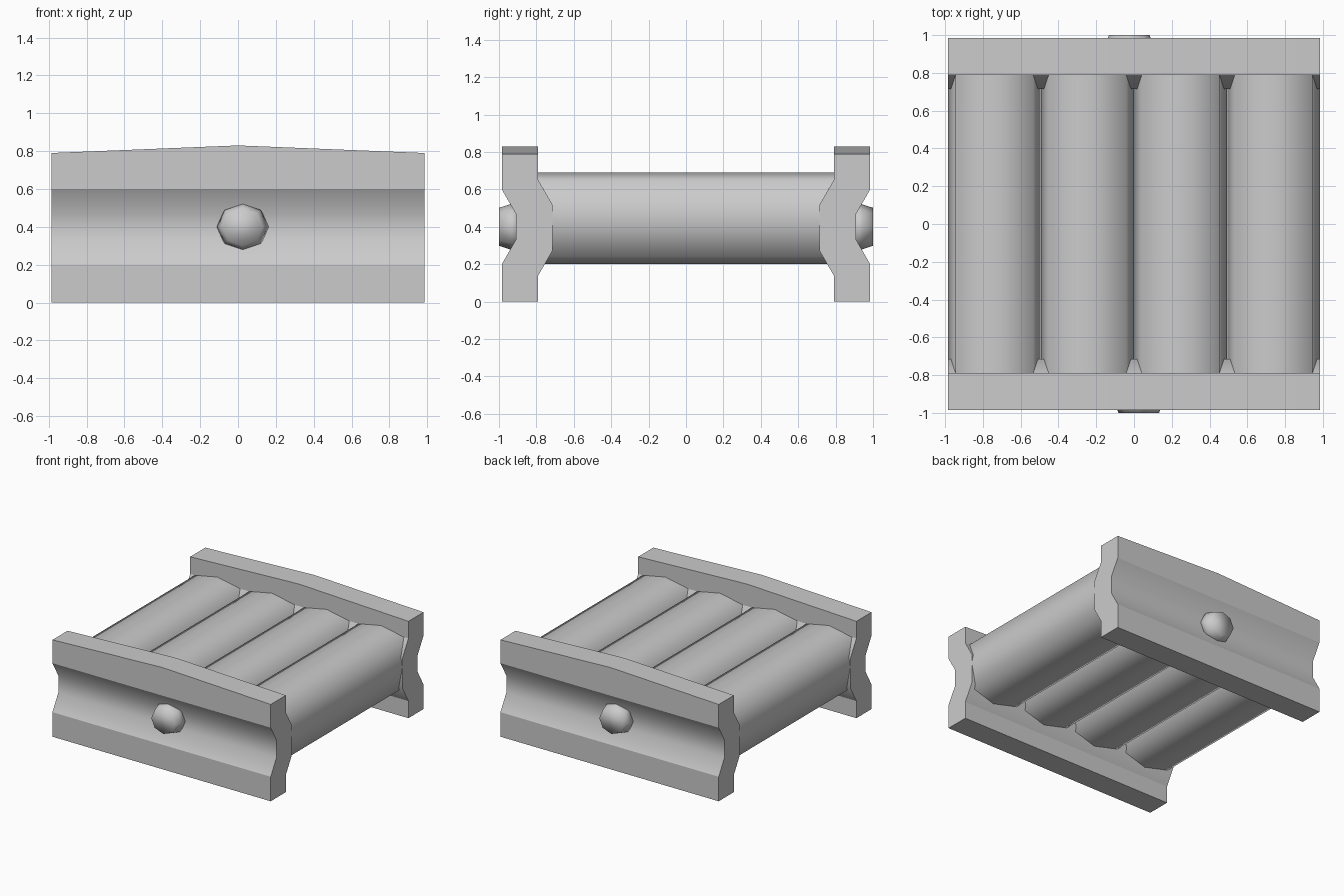
import bpy, bmesh, math

if "Cube" in bpy.data.objects:
    bpy.data.objects.remove(bpy.data.objects["Cube"])


def loft(name, rings, crease=None):
    """Skin a list of equal-length point rings and cap both ends."""
    bm = bmesh.new()
    loops = [[bm.verts.new(p) for p in ring] for ring in rings]
    n = len(loops[0])
    for a, b in zip(loops, loops[1:]):
        for i in range(n):
            j = (i + 1) % n
            bm.faces.new((a[i], a[j], b[j], b[i]))
    bm.faces.new(loops[0])
    bm.faces.new(loops[-1])
    bmesh.ops.recalc_face_normals(bm, faces=bm.faces[:])
    for f in bm.faces:
        f.smooth = True
    if crease:
        for e in bm.edges:
            e.smooth = not crease(e)
    mesh = bpy.data.meshes.new(name)
    bm.to_mesh(mesh)
    bm.free()
    obj = bpy.data.objects.new(name, mesh)
    bpy.context.collection.objects.link(obj)
    return obj


def rail_crease(e):
    # soft only inside the pressed groove and along nearly flat joins
    angle = math.degrees(e.calc_face_angle(0))
    in_groove = all(0.25 < v.co.z < 0.55 for v in e.verts)
    return angle > 35 or (angle > 20 and not in_groove)


# Grooved side rails, with a slightly peaked top edge
profile = [(0.985, 0), (0.985, 0.2), (0.91, 0.33), (0.91, 0.47), (0.985, 0.6),
           (0.985, 0.79), (0.79, 0.79), (0.79, 0.65), (0.715, 0.52),
           (0.715, 0.27), (0.79, 0.14), (0.79, 0)]
for name, side in (("front", -1), ("back", 1)):
    rings = [[(x, side * y, z + (0.04 if x == 0 and z > 0.7 else 0)) for y, z in profile]
             for x in (-0.985, 0, 0.985)]
    loft(name + "_rail", rings, rail_crease)

    # Domed eight-sided knob in the middle of the groove
    knob = []
    for r, y in ((0.14, 0.90), (0.127, 0.945), (0.108, 1.0)):
        knob.append([(-0.025 * side + r * math.cos(k * math.pi / 4), side * y,
                      0.4 + 0.94 * r * math.sin(k * math.pi / 4)) for k in range(8)])
    loft(name + "_knob", knob)

# Four bulging eight-sided rollers between the rails
section = [(0.245, 0), (0.205, 0.205), (0, 0.245), (-0.205, 0.205),
           (-0.245, 0), (-0.205, -0.205), (0, -0.245), (0.205, -0.205)]
for i in range(4):
    cx = -0.739 + i * 0.4927
    roller = loft("roller_%d" % (i + 1),
                  [[(cx + x, y, 0.445 + z) for x, z in section] for y in (-0.8, 0.8)],
                  lambda e: abs(e.verts[0].co.y - e.verts[1].co.y) < 0.01)
